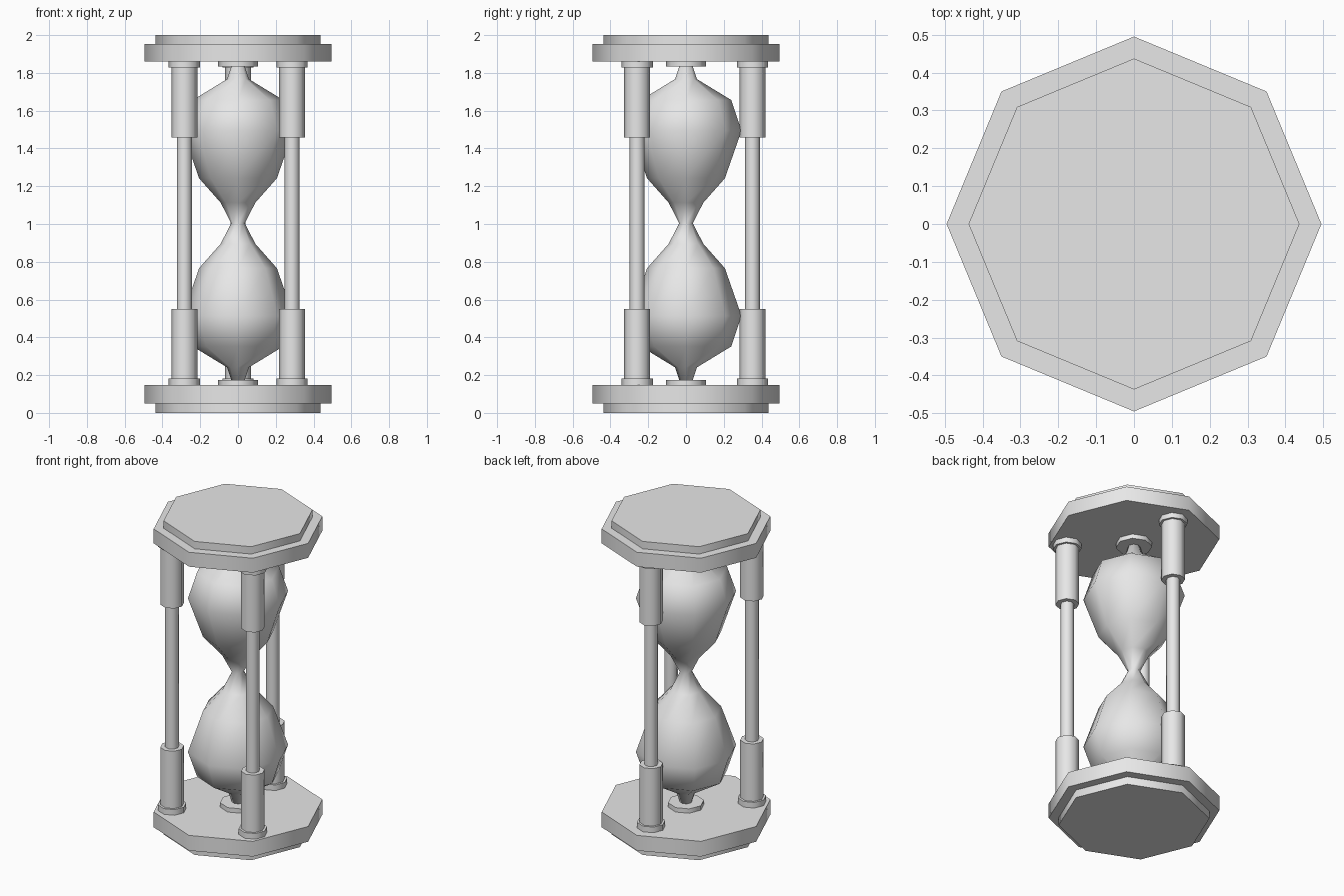
import bpy
import bmesh
from math import cos, sin, tau, radians

cube = bpy.data.objects.get("Cube")
if cube:
    bpy.data.objects.remove(cube, do_unlink=True)

SIDES = 8
MIDDLE = 1.004  # height of the pinch in the glass

grey = bpy.data.materials.new("light_grey")
grey.use_nodes = True
grey.diffuse_color = (0.8, 0.8, 0.8, 1)
grey.node_tree.nodes["Principled BSDF"].inputs["Base Color"].default_value = (0.8, 0.8, 0.8, 1)


def lathe(name, profile, x=0, y=0, angle=60):
    """Closed eight-sided turning from (radius, height) points, bottom to top."""
    bm = bmesh.new()
    rings = [[bm.verts.new((r * cos(tau * i / SIDES), r * sin(tau * i / SIDES), z))
              for i in range(SIDES)] for r, z in profile]
    for low, high in zip(rings, rings[1:]):
        for i in range(SIDES):
            j = (i + 1) % SIDES
            bm.faces.new((low[i], low[j], high[j], high[i]))
    bm.faces.new(rings[0][::-1])
    bm.faces.new(rings[-1])
    mesh = bpy.data.meshes.new(name)
    bm.to_mesh(mesh)
    bm.free()
    mesh.materials.append(grey)
    ob = bpy.data.objects.new(name, mesh)
    ob.location = (x, y, 0)
    bpy.context.collection.objects.link(ob)
    bpy.ops.object.select_all(action='DESELECT')
    ob.select_set(True)
    bpy.context.view_layer.objects.active = ob
    bpy.ops.object.shade_smooth_by_angle(angle=radians(angle))
    return ob


def disc(name, r, z0, z1, x=0, y=0):
    return lathe(name, [(r, z0), (r, z1)], x, y)


# Stepped end plates
lathe("base_plate", [(0.437, 0), (0.437, 0.05), (0.495, 0.05), (0.495, 0.147)])
lathe("top_plate", [(0.495, 1.861), (0.495, 1.953), (0.437, 1.953), (0.437, 2)])

# Glass: lower half profile mirrored about the pinch
half = [(0.035, 0.172), (0.058, 0.241), (0.24, 0.352), (0.294, 0.514),
        (0.206, 0.766), (0.092, 0.895)]
upper = [(r, 2 * MIDDLE - z) for r, z in reversed(half)]
lathe("glass", half + [(0.036, MIDDLE)] + upper, angle=75)
disc("lower_glass_seat", 0.105, 0.147, 0.175)
disc("upper_glass_seat", 0.105, 1.833, 1.861)

# Three posts: rod, sleeves and collars
for side, x, y in (("back", 0, 0.352), ("left", 0.286, -0.259), ("right", -0.284, -0.259)):
    disc(side + "_rod", 0.04, 0.5, 1.5, x, y)
    disc(side + "_lower_sleeve", 0.069, 0.183, 0.549, x, y)
    disc(side + "_upper_sleeve", 0.069, 1.459, 1.829, x, y)
    disc(side + "_lower_collar", 0.083, 0.147, 0.183, x, y)
    disc(side + "_upper_collar", 0.083, 1.829, 1.861, x, y)
